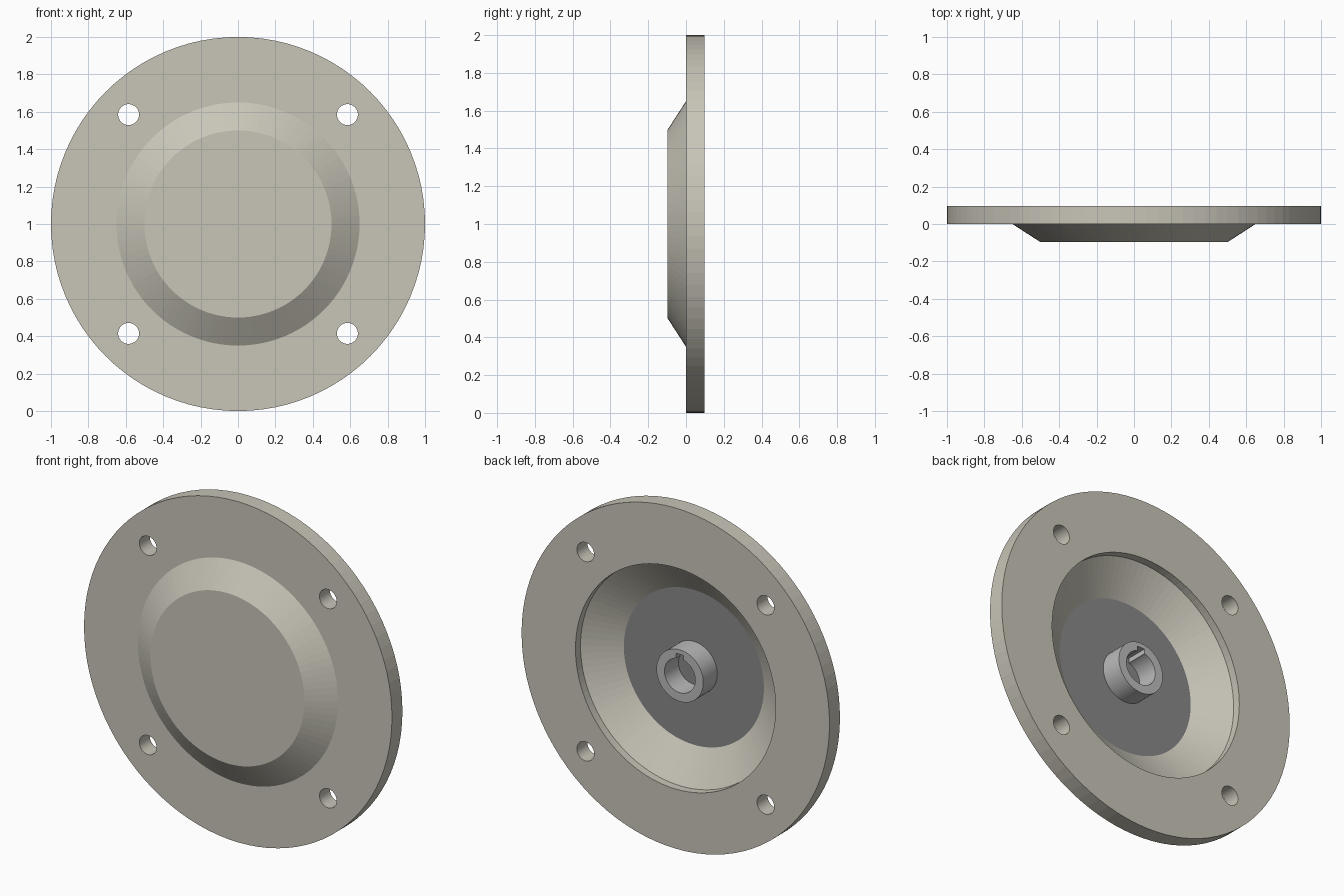
import bpy, bmesh, math
from mathutils import Matrix

if "Cube" in bpy.data.objects:
    bpy.data.objects.remove(bpy.data.objects["Cube"])

CZ = 1.0      # height of the turning axis (runs along y)
SEG = 96


def paint(obj, name, rgb):
    mat = bpy.data.materials.get(name) or bpy.data.materials.new(name)
    mat.diffuse_color = (*rgb, 1)
    mat.use_nodes = True
    mat.node_tree.nodes["Principled BSDF"].inputs["Base Color"].default_value = mat.diffuse_color
    obj.data.materials.append(mat)


def make_object(name, bm):
    bmesh.ops.recalc_face_normals(bm, faces=bm.faces)
    mesh = bpy.data.meshes.new(name)
    bm.to_mesh(mesh)
    bm.free()
    obj = bpy.data.objects.new(name, mesh)
    bpy.context.collection.objects.link(obj)
    return obj


def lathe(name, profile, ring=False, seg=SEG, x=0.0, z=CZ):
    """Revolve (radius, y) points; ring joins the ends, otherwise they are capped."""
    bm = bmesh.new()
    loops = []
    for r, y in profile:
        angles = [2 * math.pi * i / seg for i in range(seg)]
        loops.append([bm.verts.new((x + r * math.cos(a), y, z + r * math.sin(a))) for a in angles])
    pairs = list(zip(loops, loops[1:]))
    if ring:
        pairs.append((loops[-1], loops[0]))
    else:
        bm.faces.new(loops[0])
        bm.faces.new(loops[-1])
    for a, b in pairs:
        for i in range(seg):
            j = (i + 1) % seg
            bm.faces.new((a[i], a[j], b[j], b[i]))
    return make_object(name, bm)


def cut(obj, cutter):
    mod = obj.modifiers.new("cut", 'BOOLEAN')
    mod.operation = 'DIFFERENCE'
    mod.solver = 'EXACT'
    mod.object = cutter
    bpy.context.view_layer.objects.active = obj
    bpy.ops.object.modifier_apply(modifier=mod.name)
    bpy.data.objects.remove(cutter, do_unlink=True)


# Flanged cover with a dished centre
cover = lathe("flanged_cover", [
    (0.50, -0.097), (0.65, 0.0), (1.0, 0.0), (1.0, 0.097),
    (0.65, 0.097), (0.65, 0.05), (0.445, -0.08)])

# Four bolt holes
for sx in (-1, 1):
    for sz in (-1, 1):
        cut(cover, lathe("hole_cutter", [(0.056, -0.05), (0.056, 0.15)],
                         seg=32, x=sx * 0.585, z=CZ + sz * 0.585))
paint(cover, "beige", (0.58, 0.56, 0.48))

# Grey plate in the bottom of the dish
plate = lathe("centre_plate", [(0.44, -0.082), (0.455, -0.073)])
paint(plate, "dark_grey", (0.25, 0.25, 0.25))

# Hub collar with keyway at the top of the bore
hub = lathe("hub_collar", [(0.10, -0.075), (0.152, -0.075), (0.152, 0.057), (0.10, 0.057)],
            ring=True, seg=64)
bm = bmesh.new()
bmesh.ops.create_cube(bm, size=1, matrix=Matrix.Translation((0, 0, CZ + 0.095))
                      @ Matrix.Diagonal((0.05, 0.4, 0.06, 1)))
cut(hub, make_object("keyway_cutter", bm))
paint(hub, "light_grey", (0.5, 0.5, 0.5))
